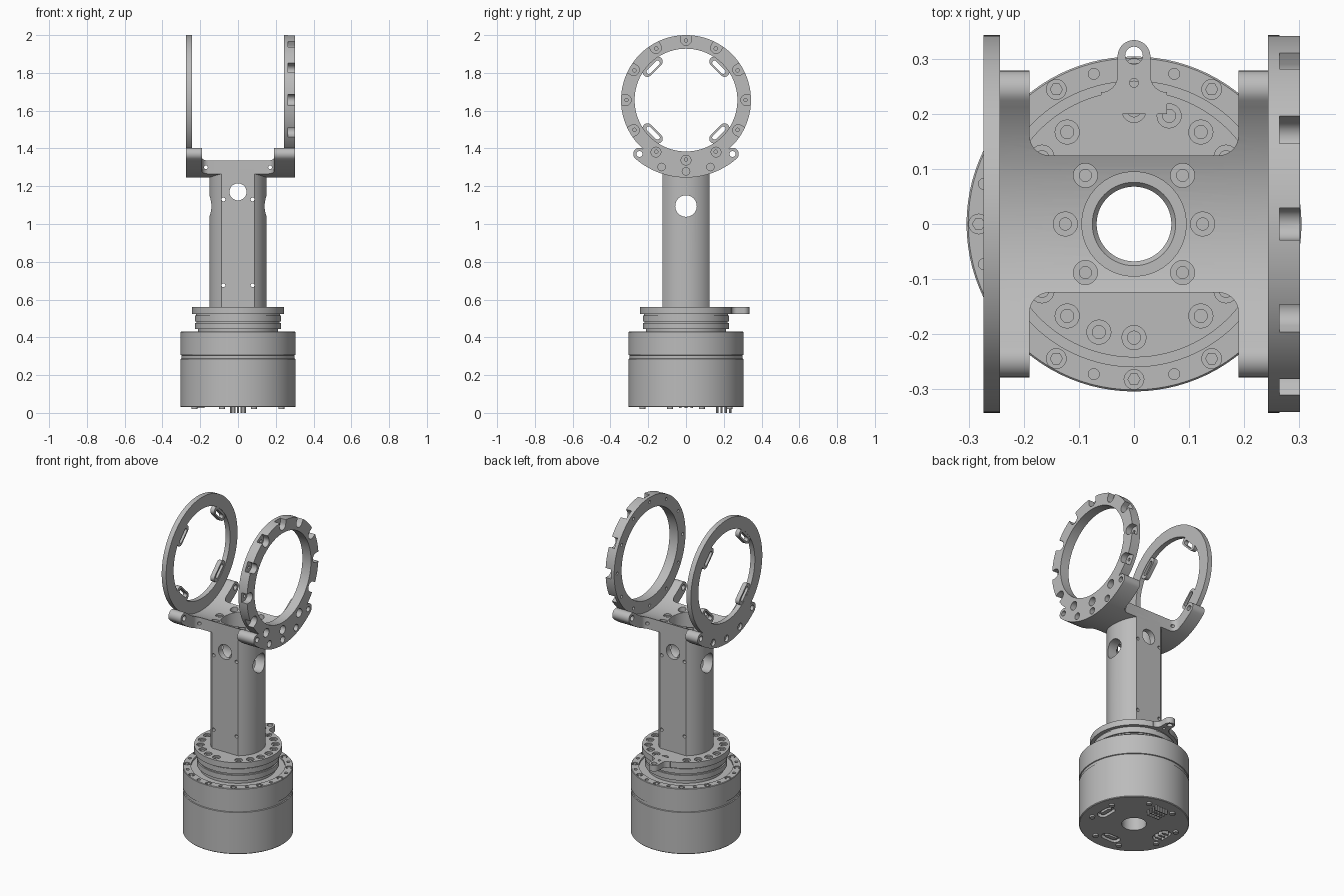
import bpy, bmesh
from math import sin, cos, pi, radians, hypot, atan2

old = bpy.data.objects.get("Cube")
if old:
    bpy.data.objects.remove(old, do_unlink=True)

metal = bpy.data.materials.new("machined grey metal")
metal.use_nodes = True
GREY = (0.5, 0.5, 0.5, 1)
metal.diffuse_color = GREY
metal.node_tree.nodes["Principled BSDF"].inputs["Base Color"].default_value = GREY

CZ = 1.656                                  # height of the ring axis
R_IN, R_RING, R_LUG = 0.272, 0.344, 0.41    # ring bore, ring rim, saddle rim
R_BOLT = (R_RING + R_LUG) / 2
END = radians(40.8)                         # half angle of the saddle arc


# ---- 2D shapes -------------------------------------------------------------
def arc(cu, cv, r, a0, a1, n):
    return [(cu + r * cos(a0 + (a1 - a0) * i / n), cv + r * sin(a0 + (a1 - a0) * i / n))
            for i in range(n + 1)]


def circle(cu, cv, r, n=24):
    return arc(cu, cv, r, 0, 2 * pi, n)[:-1]


def stadium(cu, cv, length, width, ang):
    h = (length - width) / 2
    du, dv = h * cos(ang), h * sin(ang)
    return (arc(cu + du, cv + dv, width / 2, ang - pi / 2, ang + pi / 2, 10)
            + arc(cu - du, cv - dv, width / 2, ang + pi / 2, ang + 3 * pi / 2, 10))


def on_ring(r, deg):
    """Point at radius r, measured in degrees from the bottom of the ring."""
    return r * sin(radians(deg)), CZ - r * cos(radians(deg))


def lug_cap(sign):
    """Round end of the saddle arc, from its inner to its outer side."""
    cu, cv = R_BOLT * sin(END) * sign, CZ - R_BOLT * cos(END)
    a = -pi / 2 + sign * END
    return arc(cu, cv, (R_LUG - R_RING) / 2, a + pi, a + pi - sign * pi, 12)


# ---- solids ----------------------------------------------------------------
PLACE = {"x": lambda u, v, w: (w, u, v),
         "y": lambda u, v, w: (u, w, v),
         "z": lambda u, v, w: (u, v, w)}


def finish(name, bm):
    bmesh.ops.recalc_face_normals(bm, faces=bm.faces)
    me = bpy.data.meshes.new(name)
    bm.to_mesh(me)
    bm.free()
    me.materials.append(metal)
    ob = bpy.data.objects.new(name, me)
    bpy.context.collection.objects.link(ob)
    smooth(ob)
    return ob


def smooth(ob):
    ob.data.shade_smooth()
    ob.data.set_sharp_from_angle(angle=radians(30))


def prisms(name, axis, lo, hi, shapes):
    """One object holding a straight extrusion of each 2D shape."""
    bm = bmesh.new()
    for pts in shapes:
        clean = [p for i, p in enumerate(pts)
                 if hypot(p[0] - pts[i - 1][0], p[1] - pts[i - 1][1]) > 1e-5]
        ends = [[bm.verts.new(PLACE[axis](u, v, w)) for u, v in clean] for w in (lo, hi)]
        bm.faces.new(ends[0])
        bm.faces.new(ends[1])
        for i in range(len(clean)):
            bm.faces.new((ends[0][i - 1], ends[0][i], ends[1][i], ends[1][i - 1]))
    return finish(name, bm)


def lathe(name, profile, n=96):
    bm = bmesh.new()
    rings = [[bm.verts.new((r * cos(2 * pi * k / n), r * sin(2 * pi * k / n), z))
              for k in range(n)] for r, z in profile]
    for i in range(len(rings)):
        for k in range(n):
            bm.faces.new((rings[i - 1][k - 1], rings[i - 1][k], rings[i][k], rings[i][k - 1]))
    return finish(name, bm)


def cut(ob, axis, lo, hi, shapes):
    tool = prisms("cutter", axis, lo, hi, shapes)
    tool.hide_render = True
    mod = ob.modifiers.new("cut", "BOOLEAN")
    mod.operation, mod.solver, mod.object = "DIFFERENCE", "EXACT", tool
    deps = bpy.context.evaluated_depsgraph_get()
    me = bpy.data.meshes.new_from_object(ob.evaluated_get(deps))
    ob.modifiers.clear()
    ob.data = me
    bpy.data.objects.remove(tool, do_unlink=True)
    smooth(ob)


def polar(r, degs, size, n=20):
    return [circle(r * cos(radians(d)), r * sin(radians(d)), size, n) for d in degs]


# ---- actuator base with neck and flange ------------------------------------
base = lathe("base_housing", [
    (0.068, 0.03), (0.301, 0.03), (0.305, 0.034), (0.305, 0.285), (0.3, 0.287),
    (0.3, 0.305), (0.305, 0.307), (0.305, 0.427), (0.302, 0.43), (0.26, 0.43),
    (0.26, 0.42), (0.212, 0.42), (0.212, 0.443), (0.228, 0.443), (0.228, 0.475),
    (0.22, 0.475), (0.22, 0.485), (0.228, 0.485), (0.228, 0.515), (0.222, 0.515),
    (0.222, 0.524), (0.243, 0.524), (0.243, 0.56), (0.076, 0.56), (0.068, 0.55)])
cut(base, "z", 0.418, 0.5, polar(0.283, range(0, 360, 30), 0.018))
cut(base, "z", 0.405, 0.5, polar(0.283, range(15, 360, 30), 0.01))
flange_holes = [d for d in range(0, 360, 18) if d not in (108, 288)]
cut(base, "z", 0.552, 0.6, polar(0.207, flange_holes, 0.022))
cut(base, "z", 0.53, 0.6, polar(0.207, flange_holes, 0.012))
cut(base, "z", 0.0, 0.05, [stadium(0.2, 0, 0.12, 0.06, pi / 2), stadium(0, -0.2, 0.12, 0.06, 0),
                           stadium(-0.2, 0, 0.12, 0.07, pi / 2)])

prisms("base_top_bolts", "z", 0.41, 0.428, polar(0.283, range(0, 360, 30), 0.012, 6))
prisms("base_bottom_bolts", "z", 0.02, 0.035,
       polar(0.245, [q + s for q in range(0, 360, 90) for s in (-20, 20)], 0.016))

# ---- underside connectors --------------------------------------------------
prisms("connector_pins", "z", 0.0, 0.035,
       [circle(-0.036 + 0.018 * i, 0.165 + 0.023 * j, 0.006, 8) for i in range(5) for j in range(4)])
prisms("socket_inserts", "z", 0.032, 0.055,
       [stadium(0.2, 0, 0.08, 0.025, pi / 2), stadium(0, -0.2, 0.08, 0.025, 0)])
prisms("side_connector", "z", 0.025, 0.055,
       [stadium(-0.2, y, 0.045, 0.014, 0) for y in (-0.03, 0, 0.03)])

# ---- rear tab of the flange ------------------------------------------------
side = arc(0.06, 0.27, 0.03, pi * 1.5, pi, 8)     # concave fillet into the flange
tab = prisms("flange_tab", "z", 0.524, 0.56,
             [[(0.06, 0.2)] + side + arc(0, 0.305, 0.03, 0, pi, 16)
              + [(-x, y) for x, y in reversed(side)] + [(-0.06, 0.2)]])
cut(tab, "z", 0.5, 0.6, [circle(0, 0.307, 0.016), circle(0, 0.257, 0.008)])

# ---- column: round tube with flat front and back ---------------------------
flat = 0.125
a = atan2(flat, (0.152 ** 2 - flat ** 2) ** 0.5)
column = prisms("column", "z", 0.555, 1.29,
                [arc(0, 0, 0.152, -a, a, 24) + arc(0, 0, 0.152, pi - a, pi + a, 24)])
cut(column, "z", 0.5, 1.4, [circle(0, 0, 0.095, 64)])
cut(column, "x", -0.3, 0.3, [circle(0, 1.095, 0.057, 40)])
cut(column, "y", -0.3, 0.3, [circle(0, 1.17, 0.045, 40)]
    + [circle(x, z, 0.01, 14) for x in (-0.077, 0.077) for z in (0.675, 1.13)])

# ---- saddle: arc block waisted between its two lugs ------------------------
inner = arc(0, CZ, R_RING, -pi / 2 - END, -pi / 2 + END, 32)
outer = arc(0, CZ, R_LUG, -pi / 2 + END, -pi / 2 - END, 32)
crescent = inner + lug_cap(1) + outer + lug_cap(-1)[::-1]
saddle = prisms("saddle", "x", -0.246, 0.246, [crescent])
pocket = (arc(-0.155, 0.16, 0.035, pi, pi * 1.5, 8) + arc(0.155, 0.16, 0.035, -pi / 2, 0, 8)
          + [(0.19, 0.5), (-0.19, 0.5)])
cut(saddle, "z", 1.1, 1.6, [pocket, [(x, -y) for x, y in pocket]])
cut(saddle, "z", 1.1, 1.6, [circle(0, 0, 0.095, 64)])
bolt_ring = [0, 45, 135, 180, 225, 315]
cut(saddle, "z", 1.302, 1.6, polar(0.125, bolt_ring, 0.022))
cut(saddle, "z", 1.28, 1.6, polar(0.125, bolt_ring, 0.011))
cut(saddle, "y", -0.3, 0.3, [circle(x, 1.3, 0.01, 14) for x in (-0.17, 0.17)])
lug_holes = [circle(*on_ring(R_BOLT, d), 0.016) for d in (-40.8, 40.8)]
cut(saddle, "x", -0.4, 0.4, lug_holes)

# ---- ring plates: round rim merging into the saddle arc --------------------
outline = (arc(0, CZ, R_RING, -pi / 2 + END, 1.5 * pi - END, 96) + lug_cap(-1)
           + outer[::-1] + lug_cap(1)[::-1])
bore = circle(0, CZ, R_IN, 96)
low_bolts = [circle(*on_ring(R_BOLT, d), 0.02) for d in (-20, 0, 20)]

right_ring = prisms("right_ring", "x", -0.274, -0.244, [outline])
cut(right_ring, "x", -0.4, 0.0, [bore] + lug_holes)
cut(right_ring, "x", -0.4, -0.258, low_bolts)

left_ring = prisms("left_ring", "x", 0.244, 0.302, [outline])
cut(left_ring, "x", 0.0, 0.4, [bore] + lug_holes)
notches = []
for d in range(0, 360, 30):
    if d in (0, 30, 330):
        notches.append(circle(*on_ring(0.318, d), 0.026))
    else:
        notches.append(stadium(*on_ring(0.37, d), 0.16, 0.058, radians(d - 90)))
cut(left_ring, "x", 0.265, 0.4, notches + low_bolts)
cut(left_ring, "x", 0.0, 0.4, [circle(*on_ring(0.315, d), 0.009, 14) for d in range(0, 360, 30)])

# ---- slotted tabs inside the plain ring ------------------------------------
diagonals = (45, 135, 225, 315)
tabs = prisms("right_ring_tabs", "x", -0.273, -0.247,
              [stadium(*on_ring(0.249, d), 0.13, 0.05, radians(d)) for d in diagonals])
cut(tabs, "x", -0.4, 0.0,
    [stadium(*on_ring(0.246, d), 0.09, 0.024, radians(d)) for d in diagonals])
